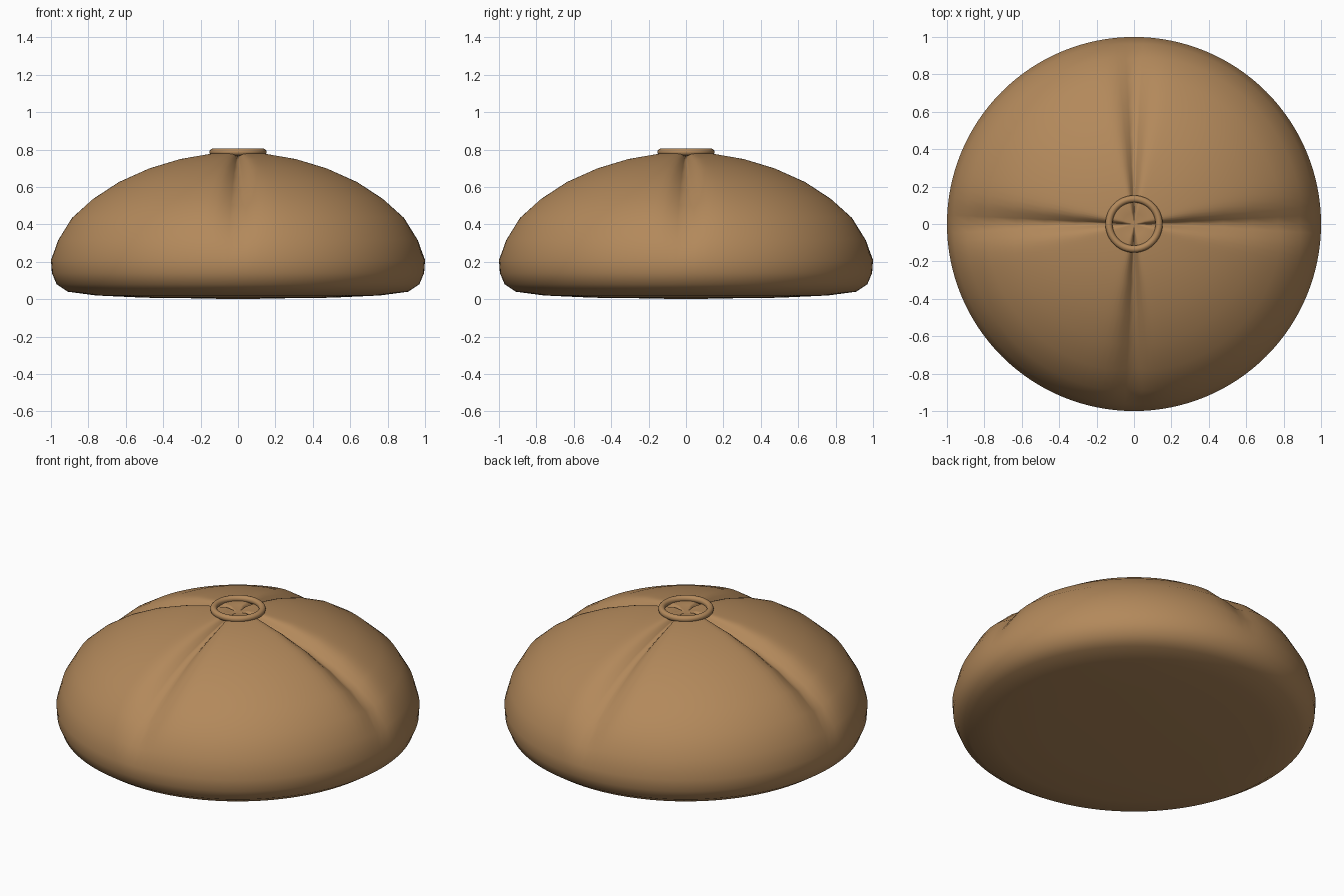
import bpy, bmesh, math

cube = bpy.data.objects.get("Cube")
if cube:
    bpy.data.objects.remove(cube, do_unlink=True)

tan = bpy.data.materials.new("tan_leather")
tan.use_nodes = True
colour = (0.45, 0.25, 0.105, 1)
tan.diffuse_color = colour
tan.node_tree.nodes["Principled BSDF"].inputs["Base Color"].default_value = colour

# Half profile of the cushion, radius and height, from underside to crown
PROFILE = [(0.25, 0.005), (0.5, 0.008), (0.76, 0.02), (0.91, 0.04), (0.97, 0.08),
           (0.995, 0.14), (1.0, 0.21), (0.97, 0.32), (0.9, 0.44), (0.79, 0.54),
           (0.65, 0.63), (0.49, 0.70), (0.32, 0.75), (0.15, 0.778), (0.06, 0.782)]
SEGMENTS = 128
FOLD_WIDTH = 0.1
FOLD_DEPTH = 0.055


def fold(angle, radius, height):
    """Depth of the four radial tucks, fading towards the rim."""
    quarter = math.pi / 2
    offset = angle - round(angle / quarter) * quarter
    if height < 0.22:
        return 0
    fade = min(1, (height - 0.21) / 0.4) * min(1, 0.3 + radius * 2)
    return FOLD_DEPTH * fade * math.exp(-abs(offset / FOLD_WIDTH) ** 1.5)


def finish(obj):
    obj.data.materials.append(tan)
    for poly in obj.data.polygons:
        poly.use_smooth = True


# Cushion body: rings of the profile, tucked along the four axes
bm = bmesh.new()
rings = []
for r, z in PROFILE:
    ring = []
    for i in range(SEGMENTS):
        a = 2 * math.pi * i / SEGMENTS
        d = fold(a, r, z)
        s = r - d * r * 0.6
        ring.append(bm.verts.new((s * math.cos(a), s * math.sin(a), z - d)))
    rings.append(ring)
for low, high in zip(rings, rings[1:]):
    for i in range(SEGMENTS):
        j = (i + 1) % SEGMENTS
        bm.faces.new((low[i], low[j], high[j], high[i]))
base = bm.verts.new((0, 0, 0))
crown = bm.verts.new((0, 0, 0.765))
for i in range(SEGMENTS):
    j = (i + 1) % SEGMENTS
    bm.faces.new((base, rings[0][j], rings[0][i]))
    bm.faces.new((crown, rings[-1][i], rings[-1][j]))
bmesh.ops.recalc_face_normals(bm, faces=bm.faces)
mesh = bpy.data.meshes.new("cushion_body")
bm.to_mesh(mesh)
bm.free()
body = bpy.data.objects.new("cushion_body", mesh)
bpy.context.collection.objects.link(body)
finish(body)

# Piped ring around the crown
bpy.ops.mesh.primitive_torus_add(major_radius=0.134, minor_radius=0.019,
                                 major_segments=48, minor_segments=12,
                                 location=(0, 0, 0.787))
piping = bpy.context.object
piping.name = "crown_ring"
finish(piping)
